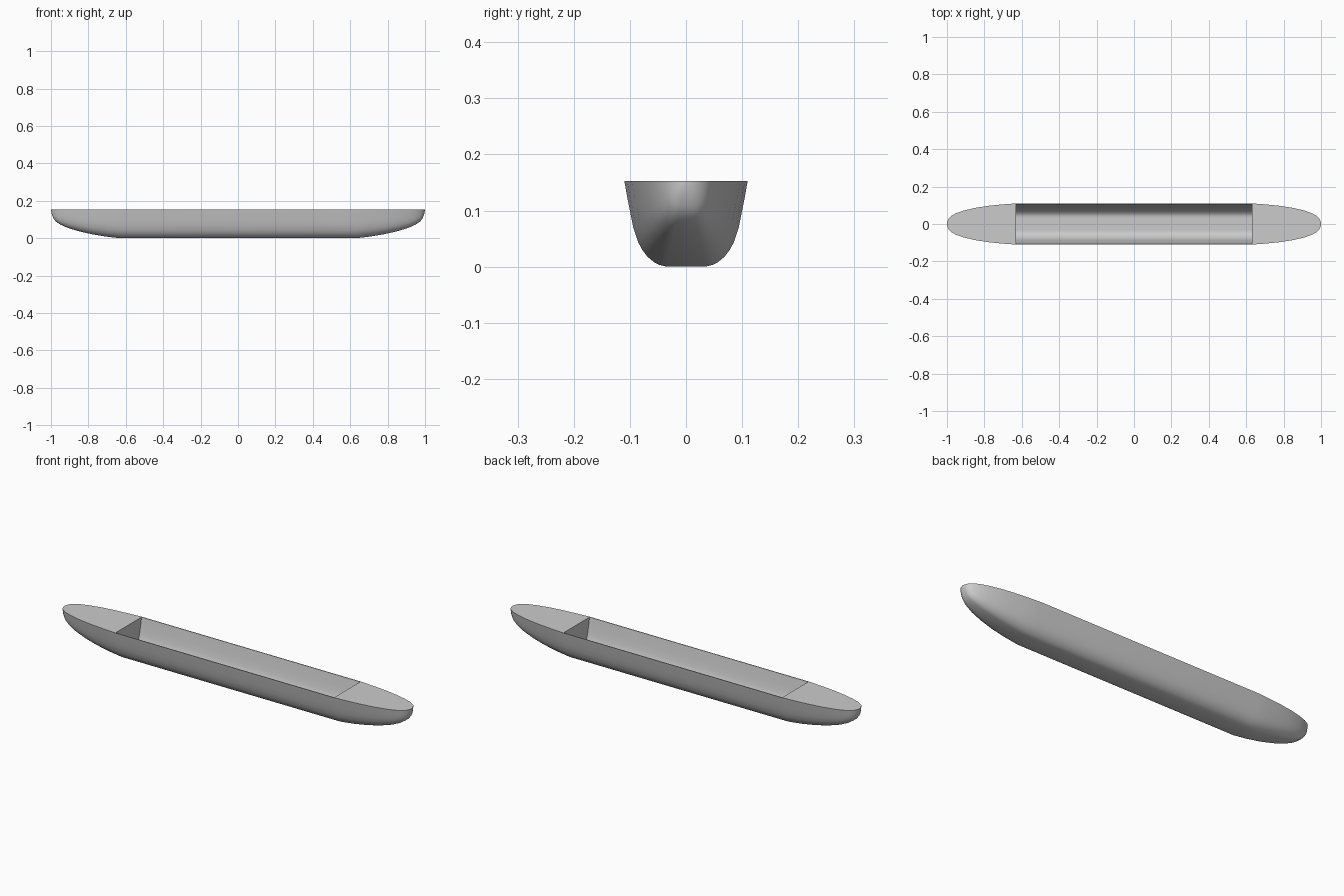
import bpy, bmesh, math

if "Cube" in bpy.data.objects:
    bpy.data.objects.remove(bpy.data.objects["Cube"], do_unlink=True)

HEIGHT, COCKPIT, WALL = 0.153, 0.63, 0.004

grey = bpy.data.materials.new("hull grey")
grey.use_nodes = True
grey.diffuse_color = (0.6, 0.6, 0.6, 1)
grey.node_tree.nodes["Principled BSDF"].inputs["Base Color"].default_value = (0.6, 0.6, 0.6, 1)

# Half cross-section from gunwale to keel: (half width, height)
HALF = [(0.11, HEIGHT), (0.105, 0.125), (0.1, 0.1), (0.094, 0.07), (0.085, 0.043),
        (0.078, 0.03), (0.069, 0.018), (0.057, 0.008), (0.047, 0.003), (0.035, 0)]
SECTION = HALF + [(-y, z) for y, z in reversed(HALF)]

# Tapering end stations: (x, half width, depth below the deck)
STATIONS = [(COCKPIT, 0.11, HEIGHT), (0.7, 0.105, 0.145), (0.78, 0.097, 0.132),
            (0.85, 0.086, 0.116), (0.91, 0.072, 0.098), (0.95, 0.058, 0.08),
            (0.975, 0.044, 0.063), (0.988, 0.033, 0.045), (0.996, 0.018, 0.022),
            (1.0, 0.004, 0.004)]


def ring(bm, x, width, depth, inset=0):
    """One U-shaped section, scaled about the deck centreline."""
    sy, sz = width / 0.11, depth / HEIGHT
    return [bm.verts.new((x, (y - math.copysign(inset, y)) * sy,
                          HEIGHT - (HEIGHT - max(z, inset)) * sz))
            for y, z in SECTION]


def bridge(bm, rings):
    for a, b in zip(rings, rings[1:]):
        for i in range(len(a) - 1):
            bm.faces.new((a[i], a[i + 1], b[i + 1], b[i]))


def finish(bm, name, smooth=True):
    bmesh.ops.recalc_face_normals(bm, faces=bm.faces)
    mesh = bpy.data.meshes.new(name)
    bm.to_mesh(mesh)
    bm.free()
    mesh.materials.append(grey)
    obj = bpy.data.objects.new(name, mesh)
    bpy.context.collection.objects.link(obj)
    if smooth:
        bpy.ops.object.select_all(action='DESELECT')
        obj.select_set(True)
        bpy.context.view_layer.objects.active = obj
        bpy.ops.object.shade_smooth_by_angle(angle=math.radians(40))


# Hull: outer skin, end decks, thin gunwales, open trough and bulkheads in one closed shell
bm = bmesh.new()
left = [ring(bm, -x, w, d) for x, w, d in reversed(STATIONS)]
right = [ring(bm, x, w, d) for x, w, d in STATIONS]
skin = left + right
bridge(bm, skin)
bm.faces.new(skin[0])
bm.faces.new(skin[-1])
inner = [ring(bm, s * COCKPIT, 0.11, HEIGHT, WALL) for s in (-1, 1)]
bridge(bm, inner)
for end in inner:
    bm.faces.new(end)
for i in (0, -1):
    bm.faces.new((left[-1][i], right[0][i], inner[1][i], inner[0][i]))
for rings, lining in ((left, inner[0]), (right[::-1], inner[1])):
    outline = [r[0] for r in rings] + [lining[0], lining[-1]] + [r[-1] for r in reversed(rings)]
    bm.faces.new(outline)
finish(bm, "canoe_hull")
